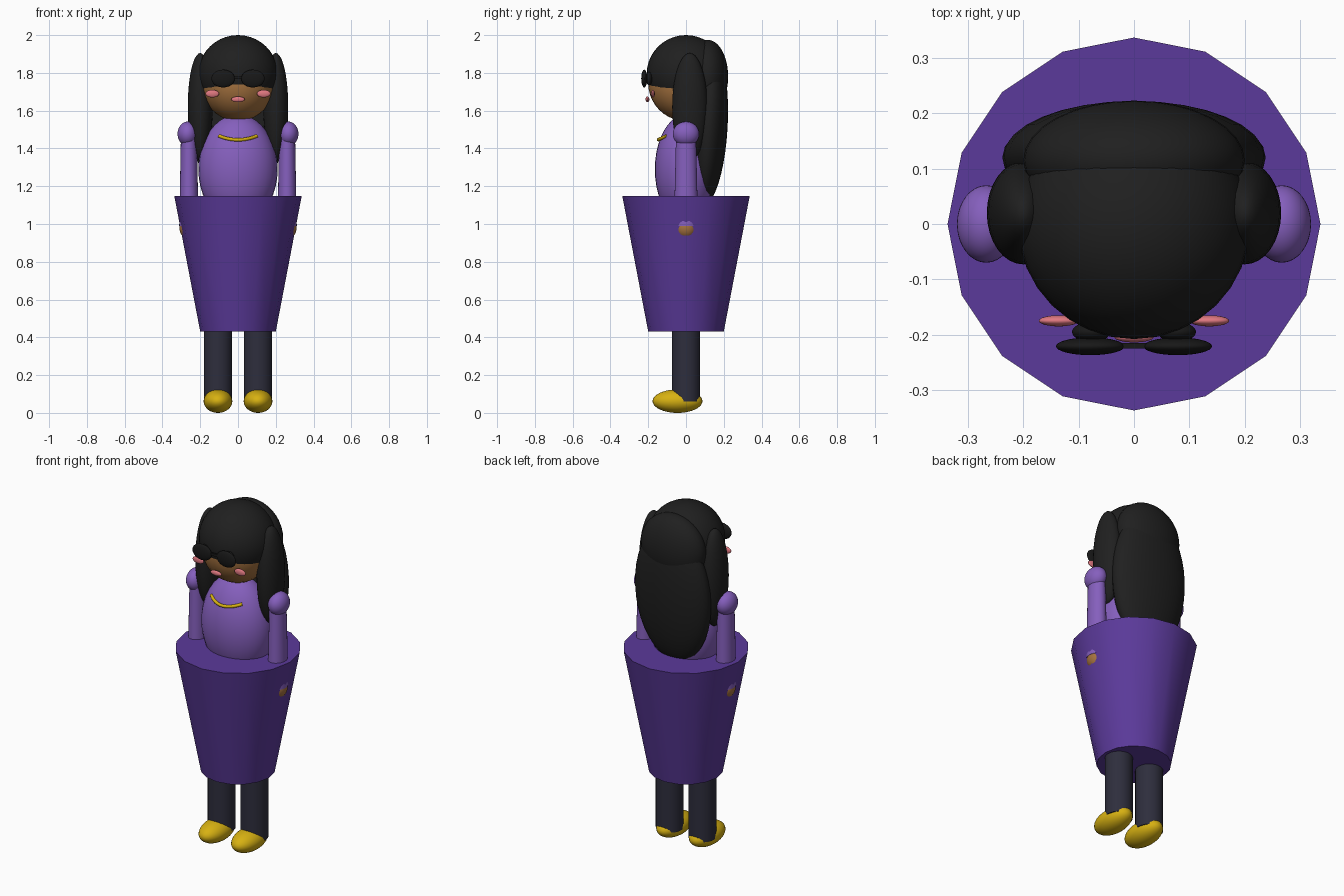
import bpy, bmesh, math
from mathutils import Matrix

if "Cube" in bpy.data.objects:
    bpy.data.objects.remove(bpy.data.objects["Cube"])


def material(name, rgb):
    m = bpy.data.materials.new(name)
    m.diffuse_color = (*rgb, 1)
    m.use_nodes = True
    m.node_tree.nodes["Principled BSDF"].inputs["Base Color"].default_value = m.diffuse_color
    return m


DARK_PURPLE = material("dark purple", (0.105, 0.042, 0.325))
LAVENDER = material("lavender", (0.235, 0.115, 0.51))
CHARCOAL = material("charcoal", (0.027, 0.027, 0.046))
GOLD = material("gold", (0.68, 0.44, 0.006))
SKIN = material("brown skin", (0.38, 0.17, 0.05))
HAIR = material("hair black", (0.014, 0.014, 0.014))
BLACK = material("glasses black", (0.009, 0.009, 0.009))
PINK = material("pink", (0.75, 0.19, 0.22))


def finish(name, bm, mat):
    mesh = bpy.data.meshes.new(name)
    bm.to_mesh(mesh)
    bm.free()
    mesh.materials.append(mat)
    mesh.shade_smooth()
    mesh.set_sharp_from_angle(angle=math.radians(40))
    obj = bpy.data.objects.new(name, mesh)
    bpy.context.collection.objects.link(obj)
    return obj


def ellipsoid(name, centre, radii, mat, tilt=0, segments=32, rings=20):
    bm = bmesh.new()
    bmesh.ops.create_uvsphere(bm, u_segments=segments, v_segments=rings, radius=1)
    bm.transform(Matrix.Translation(centre) @ Matrix.Rotation(tilt, 4, 'X')
                 @ Matrix.Diagonal((*radii, 1)))
    return finish(name, bm, mat)


def frustum(name, x, z0, z1, r0, r1, mat, sides=24, squash=1):
    bm = bmesh.new()
    bmesh.ops.create_cone(bm, cap_ends=True, segments=sides, radius1=r0, radius2=r1, depth=z1 - z0)
    bm.transform(Matrix.Translation((x, 0, (z0 + z1) / 2)) @ Matrix.Diagonal((squash, 1, 1, 1)))
    return finish(name, bm, mat)


# Body
frustum("skirt", 0, 0.43, 1.147, 0.2, 0.337, DARK_PURPLE, sides=16)
ellipsoid("torso", (0, 0, 1.29), (0.21, 0.165, 0.29), LAVENDER)

# Head and hair
ellipsoid("head", (0, 0, 1.745), (0.195, 0.2, 0.2), SKIN)
ellipsoid("hair_cap", (0, 0, 1.795), (0.21, 0.208, 0.205), HAIR)
ellipsoid("hair_crown", (0, 0.115, 1.78), (0.2, 0.108, 0.195), HAIR)
ellipsoid("back_hair", (0, 0.12, 1.51), (0.238, 0.1, 0.405), HAIR, tilt=-0.06)

# Mirrored parts
for side, s in (("left", -1), ("right", 1)):
    frustum(side + "_leg", s * 0.106, 0.06, 0.5, 0.075, 0.075, CHARCOAL)
    ellipsoid(side + "_shoe", (s * 0.106, -0.045, 0.062), (0.076, 0.132, 0.062), GOLD)
    frustum(side + "_sleeve", s * 0.26, 0.99, 1.46, 0.064, 0.053, LAVENDER, squash=0.8)
    ellipsoid(side + "_shoulder", (s * 0.267, 0, 1.477), (0.053, 0.07, 0.065), LAVENDER)
    ellipsoid(side + "_hand", (s * 0.26, 0, 0.98), (0.05, 0.058, 0.06), SKIN)
    ellipsoid(side + "_hair_lock", (s * 0.2, 0.02, 1.62), (0.066, 0.093, 0.285), HAIR)
    ellipsoid(side + "_eye", (s * 0.077, -0.195, 1.77), (0.035, 0.018, 0.035), BLACK)
    ellipsoid(side + "_lens", (s * 0.079, -0.221, 1.77), (0.062, 0.016, 0.047), BLACK)
    ellipsoid(side + "_cheek", (s * 0.136, -0.175, 1.69), (0.036, 0.01, 0.02), PINK)

# Glasses bridge and lips
bm = bmesh.new()
bmesh.ops.create_cube(bm, size=1)
bm.transform(Matrix.Translation((0, -0.22, 1.775)) @ Matrix.Diagonal((0.07, 0.01, 0.014, 1)))
finish("glasses_bridge", bm, BLACK)
ellipsoid("lips", (0, -0.204, 1.66), (0.036, 0.01, 0.015), PINK)

# Necklace arc following the chest
curve = bpy.data.curves.new("necklace", 'CURVE')
curve.dimensions = '3D'
curve.bevel_depth = 0.009
curve.bevel_resolution = 3
curve.use_fill_caps = True
spline = curve.splines.new('POLY')
spline.points.add(16)
for i, p in enumerate(spline.points):
    a = i / 8 - 1
    p.co = (0.1 * a, -0.146 + 0.042 * a * a, 1.446 + 0.02 * a * a, 1)
curve.materials.append(GOLD)
bpy.context.collection.objects.link(bpy.data.objects.new("necklace", curve))
